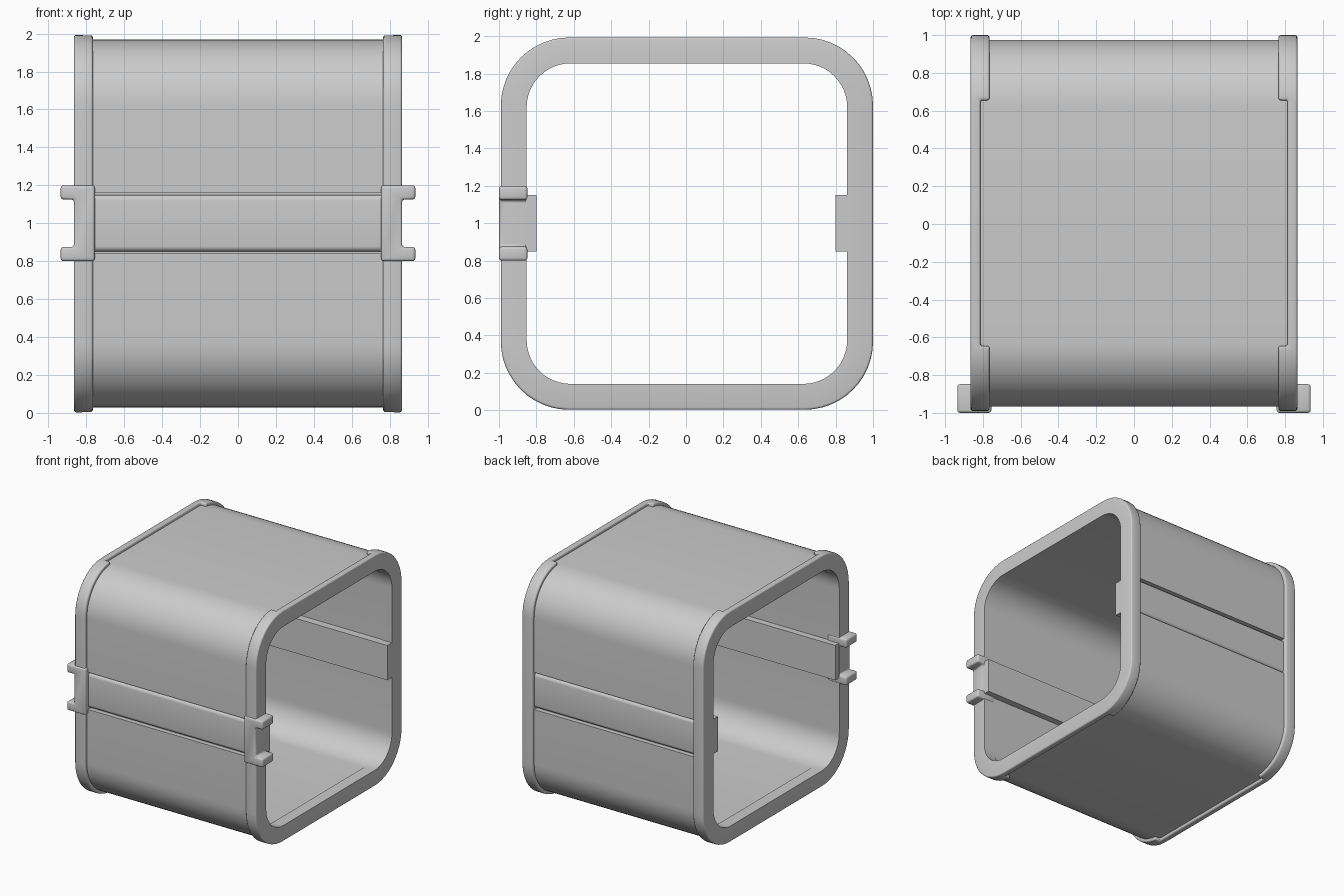
import bpy, bmesh, math

if "Cube" in bpy.data.objects:
    bpy.data.objects.remove(bpy.data.objects["Cube"])

CY, CZ = 0.005, 0.998      # centre of the tube cross-section
SEG = 12                   # segments per rounded corner


def add_object(name, bm):
    bmesh.ops.recalc_face_normals(bm, faces=bm.faces[:])
    mesh = bpy.data.meshes.new(name)
    bm.to_mesh(mesh)
    bm.free()
    ob = bpy.data.objects.new(name, mesh)
    bpy.context.collection.objects.link(ob)
    return ob


def bake(ob):
    bpy.ops.object.select_all(action='DESELECT')
    ob.select_set(True)
    bpy.context.view_layer.objects.active = ob
    bpy.ops.object.convert(target='MESH')


def finish(ob, mirror=False):
    if mirror:
        ob.modifiers.new("mirror", 'MIRROR').use_mirror_merge = False
    bake(ob)
    bpy.ops.object.shade_smooth_by_angle(angle=math.radians(35))


def rounded_square(half, r):
    pts = []
    for k, (sy, sz) in enumerate([(1, 1), (-1, 1), (-1, -1), (1, -1)]):
        for i in range(SEG + 1):
            a = math.pi / 2 * (k + i / SEG)
            pts.append((CY + sy * (half - r) + r * math.cos(a),
                        CZ + sz * (half - r) + r * math.sin(a)))
    return pts


def ring(name, x0, x1, outer, r_out, inner, r_in):
    bm = bmesh.new()
    po, pi = rounded_square(outer, r_out), rounded_square(inner, r_in)
    loops = [[bm.verts.new((x, y, z)) for y, z in p]
             for x, p in ((x0, po), (x1, po), (x1, pi), (x0, pi))]
    n = len(po)
    for a in range(4):
        A, B = loops[a], loops[(a + 1) % 4]
        for i in range(n):
            j = (i + 1) % n
            bm.faces.new((A[i], A[j], B[j], B[i]))
    return add_object(name, bm)


def box(bm, x0, x1, y0, y1, z0, z1):
    vs = bmesh.ops.create_cube(bm, size=1)["verts"]
    for v in vs:
        v.co = (x1 if v.co.x > 0 else x0, y1 if v.co.y > 0 else y0, z1 if v.co.z > 0 else z0)


def cut(ob, boxes):
    bm = bmesh.new()
    for b in boxes:
        box(bm, *b)
    cutter = add_object("cutter", bm)
    cutter.hide_render = True
    m = ob.modifiers.new("cut", 'BOOLEAN')
    m.operation, m.solver, m.object = 'DIFFERENCE', 'EXACT', cutter
    bake(ob)
    bpy.data.objects.remove(cutter)


def bevel(ob, width, segments, test):
    bm = bmesh.new()
    bm.from_mesh(ob.data)
    edges = [e for e in bm.edges if len(e.link_faces) == 2
             and e.calc_face_angle(0) > math.radians(35) and test(e)]
    bmesh.ops.bevel(bm, geom=edges, offset=width, segments=segments,
                    profile=0.5, affect='EDGES', clamp_overlap=False)
    bm.to_mesh(ob.data)
    bm.free()


# Main tube with a shallow slot on the front and back
shell = ring("shell", -0.815, 0.815, 0.97, 0.345, 0.862, 0.24)
cut(shell, [(-1, 1, CY + s * 1.02 - 0.09, CY + s * 1.02 + 0.09, 0.84, 1.16) for s in (-1, 1)])
finish(shell)

# End rims, narrower along the flat top and bottom
rims = ring("end_rims", 0.765, 0.865, 0.995, 0.365, 0.857, 0.235)
cut(rims, [(0.7, 0.812, CY - 0.65, CY + 0.65, CZ + s * 1.0 - 0.09, CZ + s * 1.0 + 0.09)
           for s in (-1, 1)])
bevel(rims, 0.012, 3,
      lambda e: all(max(abs(v.co.y - CY), abs(v.co.z - CZ)) > 0.875 for v in e.verts))
finish(rims, mirror=True)

# Bars set into the slots and showing on the inside
for name, s in (("front_bar", -1), ("back_bar", 1)):
    bm = bmesh.new()
    y0, y1 = sorted((s * 0.80, CY + s * 0.965))
    box(bm, -0.864, 0.864, y0, y1, 0.85, 1.15)
    bar = add_object(name, bm)
    bevel(bar, 0.03, 5, lambda e: all(abs(v.co.y) > 0.9 for v in e.verts)
          and abs(e.verts[0].co.x - e.verts[1].co.x) > 1)
    finish(bar)

# Two-pronged clips on the front of each rim
bm = bmesh.new()
half = [(0.755, 0.2), (0.935, 0.2), (0.935, 0.125), (0.865, 0.125)]
profile = [(x, 1 + h) for x, h in half] + [(x, 1 - h) for x, h in reversed(half)]
face = bm.faces.new([bm.verts.new((x, -1.0, z)) for x, z in profile])
new = bmesh.ops.extrude_face_region(bm, geom=[face])["geom"]
bmesh.ops.translate(bm, vec=(0, 0.152, 0), verts=[v for v in new if isinstance(v, bmesh.types.BMVert)])
clips = add_object("clips", bm)
bevel(clips, 0.015, 3, lambda e: True)
finish(clips, mirror=True)
